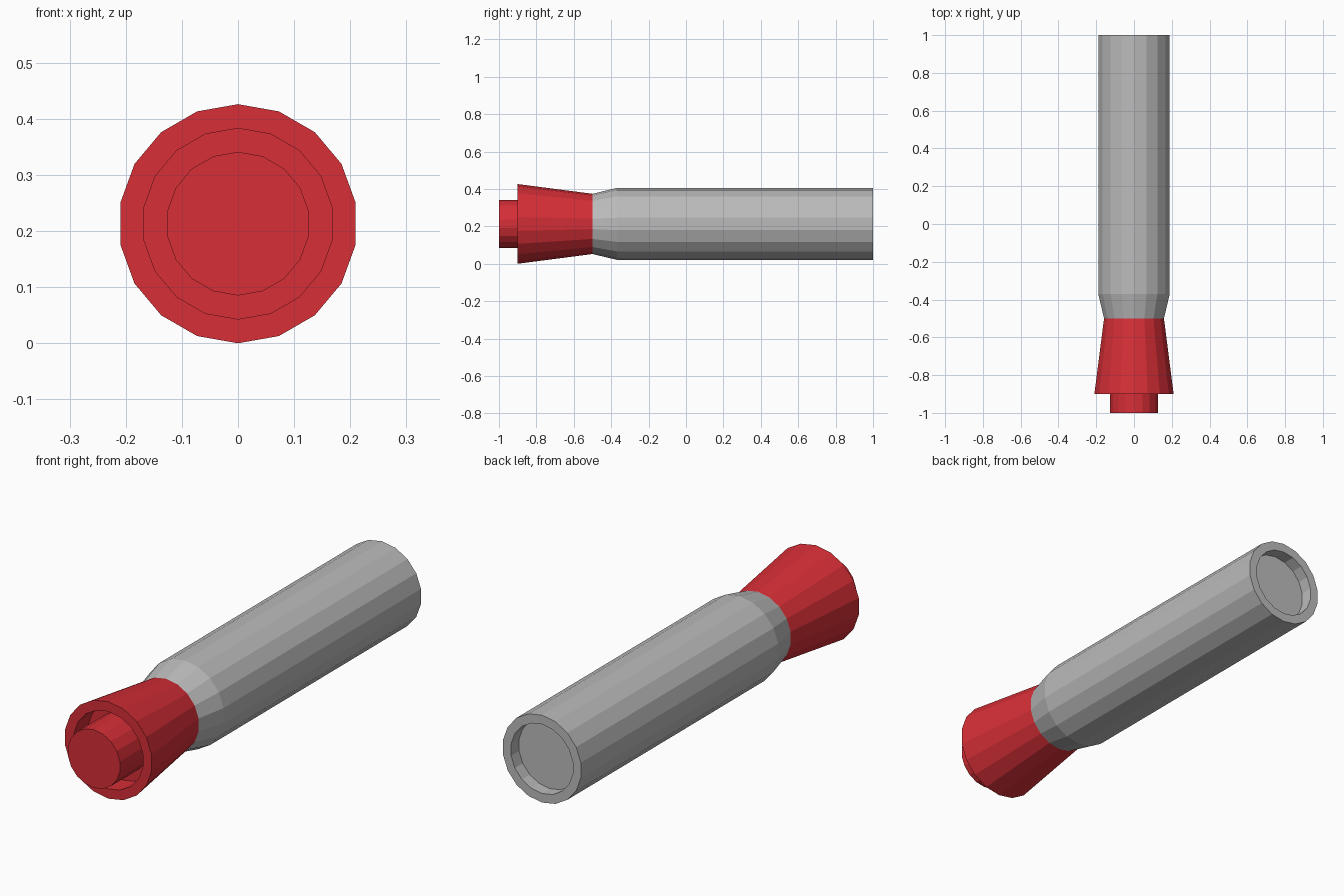
import bpy
import bmesh
from math import sin, cos, tau

cube = bpy.data.objects.get("Cube")
if cube:
    bpy.data.objects.remove(cube, do_unlink=True)

SIDES = 18
AXIS_Z = 0.213


def make_material(name, color):
    mat = bpy.data.materials.new(name)
    mat.use_nodes = True
    mat.diffuse_color = color
    mat.node_tree.nodes["Principled BSDF"].inputs["Base Color"].default_value = color
    return mat


def turned_part(name, profile, mat):
    """Revolve (radius, y) points around the long axis and cap both ends."""
    bm = bmesh.new()
    rings = []
    for radius, y in profile:
        rings.append([bm.verts.new((radius * sin(tau * i / SIDES), y,
                                    AXIS_Z + radius * cos(tau * i / SIDES)))
                      for i in range(SIDES)])
    for a, b in zip(rings, rings[1:]):
        for i in range(SIDES):
            j = (i + 1) % SIDES
            bm.faces.new((a[i], a[j], b[j], b[i]))
    bm.faces.new(rings[0])
    bm.faces.new(rings[-1])
    bmesh.ops.recalc_face_normals(bm, faces=bm.faces[:])
    mesh = bpy.data.meshes.new(name)
    bm.to_mesh(mesh)
    bm.free()
    mesh.materials.append(mat)
    obj = bpy.data.objects.new(name, mesh)
    bpy.context.collection.objects.link(obj)
    return obj


red = make_material("red", (0.68, 0.028, 0.038, 1))
grey = make_material("grey", (0.50, 0.50, 0.50, 1))

# Tube with a tapered neck and a shallow recess in its back end
turned_part("tube_body", [(0.161, -0.5), (0.192, -0.37), (0.192, 1.0),
                          (0.152, 1.0), (0.152, 0.945)], grey)

# Flared collar with a hollow front
turned_part("flared_collar", [(0.17, -0.8), (0.17, -0.9), (0.213, -0.9),
                              (0.161, -0.5)], red)

# Push button standing in the hollow of the collar
turned_part("push_button", [(0.128, -1.0), (0.128, -0.79)], red)
